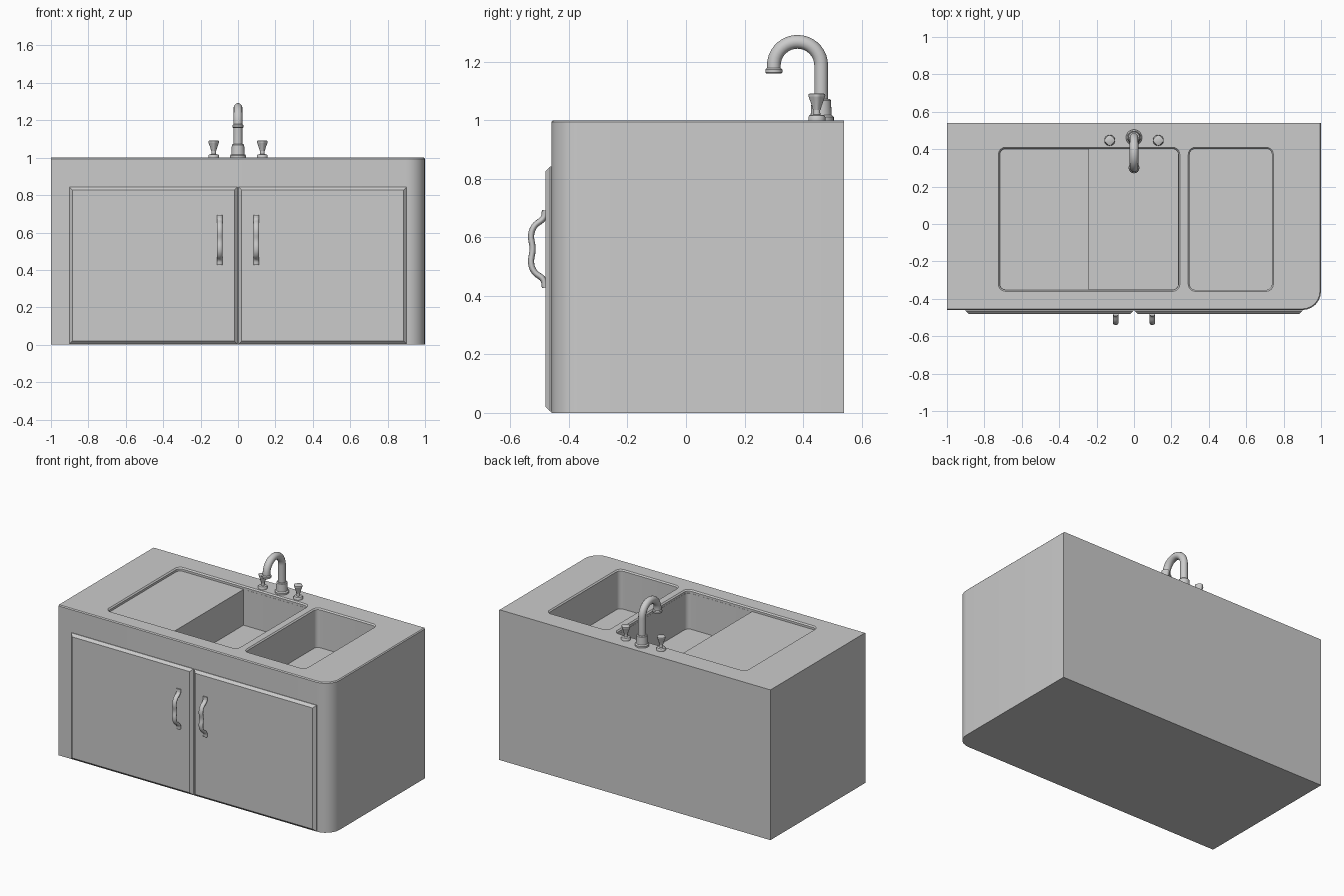
import bpy, bmesh
from math import sin, cos, pi, radians
from mathutils import Vector

if "Cube" in bpy.data.objects:
    bpy.data.objects.remove(bpy.data.objects["Cube"])


def finish(obj, angle=35):
    bpy.ops.object.select_all(action='DESELECT')
    obj.select_set(True)
    bpy.context.view_layer.objects.active = obj
    bpy.ops.object.shade_smooth_by_angle(angle=radians(angle))
    return obj


def loft(name, rings):
    """Closed solid through rings that all have the same point count."""
    bm = bmesh.new()
    loops = [[bm.verts.new(p) for p in ring] for ring in rings]
    n = len(loops[0])
    for a, b in zip(loops, loops[1:]):
        for i in range(n):
            j = (i + 1) % n
            bm.faces.new((a[i], a[j], b[j], b[i]))
    bm.faces.new(loops[0][::-1])
    bm.faces.new(loops[-1])
    bmesh.ops.recalc_face_normals(bm, faces=bm.faces)
    mesh = bpy.data.meshes.new(name)
    bm.to_mesh(mesh)
    bm.free()
    obj = bpy.data.objects.new(name, mesh)
    bpy.context.collection.objects.link(obj)
    return finish(obj)


def arc(cx, cy, r, start, steps=6):
    return [(cx + r * cos(start + pi / 2 * i / steps),
             cy + r * sin(start + pi / 2 * i / steps)) for i in range(steps + 1)]


def outline(x0, x1, y0, y1, radii):
    """Rectangle with its own radius per corner: front left, front right, back right, back left."""
    pts = []
    for k, (x, y, sx, sy) in enumerate([(x0, y0, 1, 1), (x1, y0, -1, 1),
                                        (x1, y1, -1, -1), (x0, y1, 1, -1)]):
        r = radii[k]
        pts += arc(x + sx * r, y + sy * r, r, pi + k * pi / 2) if r else [(x, y)]
    return pts


def at_z(pts, z):
    return [(x, y, z) for x, y in pts]


def lathe(name, x, y, profile, sides=24, lobe=0.0):
    def ring(r, z, amount):
        angles = [2 * pi * i / sides for i in range(sides)]
        return [(x + r * (1 - amount + amount * cos(4 * a)) * cos(a),
                 y + r * (1 - amount + amount * cos(4 * a)) * sin(a), z) for a in angles]
    return loft(name, [ring(r, z, lobe) for r, z in profile])


def tube(name, points, radius, kind='POLY'):
    curve = bpy.data.curves.new(name, 'CURVE')
    curve.dimensions = '3D'
    curve.bevel_depth = radius
    curve.bevel_resolution = 4
    curve.resolution_u = 6
    curve.use_fill_caps = True
    spline = curve.splines.new(kind)
    if kind == 'POLY':
        spline.points.add(len(points) - 1)
        for p, co in zip(spline.points, points):
            p.co = (*co, 1)
    else:
        spline.bezier_points.add(len(points) - 1)
        for p, co in zip(spline.bezier_points, points):
            p.co = co
            p.handle_left_type = p.handle_right_type = 'AUTO'
    obj = bpy.data.objects.new(name, curve)
    bpy.context.collection.objects.link(obj)
    bpy.ops.object.select_all(action='DESELECT')
    obj.select_set(True)
    bpy.context.view_layer.objects.active = obj
    bpy.ops.object.convert(target='MESH')
    return finish(bpy.context.view_layer.objects.active, 50)


# Cabinet body with one rounded corner and softened front and right top edges
e = 0.006
full = outline(-1, 1, -0.46, 0.54, (0, 0.1, 0, 0))
trim = outline(-1, 1 - e, -0.46 + e, 0.54, (0, 0.1 - e, 0, 0))
cabinet = loft("cabinet", [at_z(full, 0), at_z(full, 1 - e), at_z(trim, 1)])


# Sink recesses: drainboard area, left basin, right basin
def recess(x0, x1, floor, radii, y0=-0.352, y1=0.402, rim=True):
    wall = outline(x0, x1, y0, y1, radii)
    if not rim:
        return loft("cutter", [at_z(wall, floor), at_z(wall, 0.988)])
    g = 0.008
    lip = outline(x0 - g, x1 + g, y0 - g, y1 + g, [r + g for r in radii])
    return loft("cutter", [at_z(wall, floor), at_z(wall, 1 - g), at_z(lip, 1), at_z(lip, 1.1)])


cutters = [recess(-0.717, 0.237, 0.978, [0.03] * 4),
           recess(-0.24, 0.236, 0.74, (0, 0.03, 0.03, 0), -0.351, 0.401, False),
           recess(0.298, 0.737, 0.74, [0.03] * 4)]
for cutter in cutters:
    cutter.hide_render = True
    mod = cabinet.modifiers.new("cut", 'BOOLEAN')
    mod.operation = 'DIFFERENCE'
    mod.solver = 'EXACT'
    mod.object = cutter
    bpy.ops.object.select_all(action='DESELECT')
    cabinet.select_set(True)
    bpy.context.view_layer.objects.active = cabinet
    bpy.ops.object.modifier_apply(modifier=mod.name)
    bpy.data.objects.remove(cutter)
finish(cabinet)


# Doors with chamfered borders, wavy door handles, and tap handles on both sides
def door_ring(side, y, inset):
    a, b = 0.004 + inset, 0.902 - inset
    return [(side * x, y, z) for x, z in
            ((a, 0.004 + inset), (b, 0.004 + inset), (b, 0.842 - inset), (a, 0.842 - inset))]


wave = [(-0.482, 0.692), (-0.486, 0.668), (-0.518, 0.638), (-0.529, 0.61), (-0.524, 0.56),
        (-0.529, 0.51), (-0.518, 0.482), (-0.488, 0.455), (-0.482, 0.428)]
for label, side in (("left", -1), ("right", 1)):
    loft(label + "_door", [door_ring(side, -0.45, 0), door_ring(side, -0.464, 0),
                           door_ring(side, -0.48, 0.016)])
    grip = tube(label + "_door_handle", [(0, y, z) for y, z in wave], 0.0105, 'BEZIER')
    grip.scale.x = 1.45
    grip.location.x = side * 0.098
    x, y = side * 0.13, 0.447
    lathe(label + "_tap_base", x, y, [(0.029, 0.998), (0.029, 1.011), (0.025, 1.017),
                                      (0.012, 1.019), (0.011, 1.045)])
    lathe(label + "_tap_handle", x, y, [(0.013, 1.035), (0.017, 1.05), (0.027, 1.078),
                                        (0.029, 1.083), (0.028, 1.089), (0.022, 1.092)],
          lobe=0.08)

# Faucet: stepped base, gooseneck pipe, spout collar
fy = 0.462
lathe("faucet_base", 0, fy, [(0.043, 0.998), (0.043, 1.011), (0.039, 1.016),
                             (0.036, 1.018), (0.033, 1.068), (0.029, 1.073)])
neck = [(0, fy, 1.05)] + [(0, fy - 0.081 + 0.081 * cos(pi * i / 18), 1.187 + 0.081 * sin(pi * i / 18))
                          for i in range(19)] + [(0, fy - 0.162, 1.166)]
tube("faucet_neck", neck, 0.0235)
lathe("spout_collar", 0, fy - 0.162, [(0.026, 1.16), (0.029, 1.163), (0.029, 1.174), (0.024, 1.179)])
